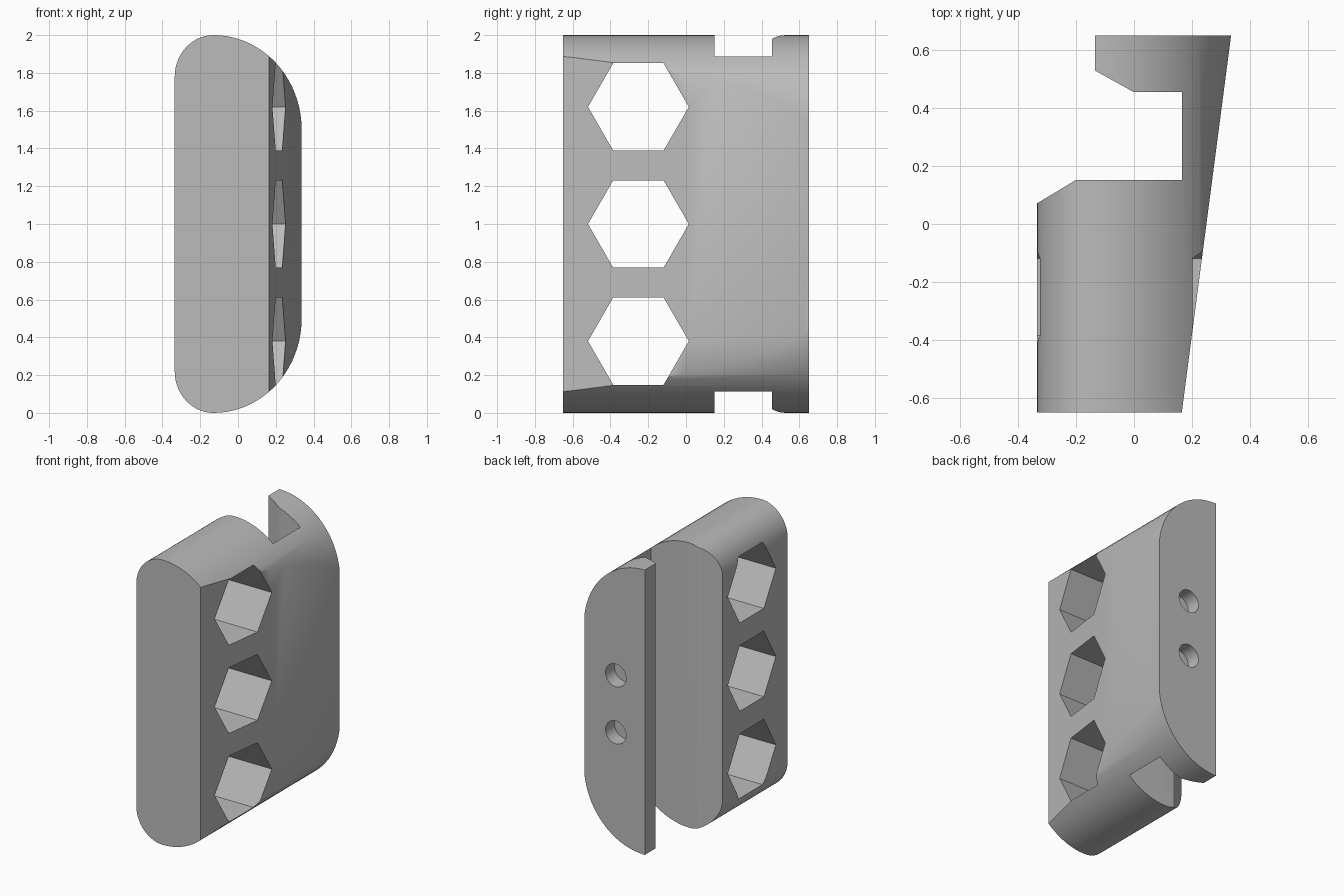
import bpy, bmesh
from math import sin, cos, pi, radians
from mathutils import Vector

cube = bpy.data.objects.get("Cube")
if cube:
    bpy.data.objects.remove(cube, do_unlink=True)

grey = bpy.data.materials.new("plain_grey")
grey.use_nodes = True
colour = (0.5, 0.5, 0.5, 1)
grey.diffuse_color = colour
grey.node_tree.nodes["Principled BSDF"].inputs["Base Color"].default_value = colour


def prism(name, points, sweep):
    """Solid made by sweeping a closed outline along a vector."""
    bm = bmesh.new()
    base = bm.faces.new([bm.verts.new(p) for p in points])
    ext = bmesh.ops.extrude_face_region(bm, geom=[base])
    moved = [v for v in ext["geom"] if isinstance(v, bmesh.types.BMVert)]
    bmesh.ops.translate(bm, verts=moved, vec=Vector(sweep))
    bmesh.ops.recalc_face_normals(bm, faces=bm.faces)
    mesh = bpy.data.meshes.new(name)
    bm.to_mesh(mesh)
    bm.free()
    mesh.materials.append(grey)
    ob = bpy.data.objects.new(name, mesh)
    bpy.context.collection.objects.link(ob)
    return ob


def carve(target, cutter, operation="DIFFERENCE"):
    """Apply a boolean and remove its cutter."""
    mod = target.modifiers.new("carve", "BOOLEAN")
    mod.operation = operation
    mod.solver = "EXACT"
    mod.object = cutter
    graph = bpy.context.evaluated_depsgraph_get()
    mesh = bpy.data.meshes.new_from_object(target.evaluated_get(graph))
    target.modifiers.clear()
    target.data = mesh
    bpy.data.objects.remove(cutter, do_unlink=True)


def arc(cx, cz, rx, rz, start, steps=20):
    """Quarter ellipse, counter-clockwise from the start angle."""
    return [(cx + rx * cos(start + pi / 2 * i / steps),
             cz + rz * sin(start + pi / 2 * i / steps)) for i in range(steps + 1)]


# Rounded end profile: tight corners on one side, broad ones on the other
CREST = -0.13
profile = (arc(CREST, 1.5, 0.467, 0.5, 0) + arc(CREST, 1.78, 0.205, 0.22, pi / 2)
           + arc(CREST, 0.22, 0.205, 0.22, pi) + arc(CREST, 0.5, 0.467, 0.5, 1.5 * pi))
# Drop the repeated crest and bottom points
outline = [p for i, p in enumerate(profile)
           if (Vector(p) - Vector(profile[i - 1])).length > 1e-4]
body = prism("bracket_body", [(x, -1, z) for x, z in outline], (0, 2, 0))

# Plan outline: slanted side, chamfered slot and thin back flange
plan = [(-0.5, -0.65), (0.165, -0.65), (0.335, 0.65), (-0.135, 0.65), (-0.135, 0.53),
        (0, 0.455), (0.165, 0.455), (0.165, 0.152), (-0.2, 0.152), (-0.5, -0.028)]
carve(body, prism("plan_cutter", [(x, y, -0.5) for x, y in plan], (0, 0, 3)), "INTERSECT")

# Three hexagonal windows through the sides
for z in (0.38, 1.0, 1.62):
    ring = [(-1, -0.252 + 0.267 * cos(i * pi / 3), z + 0.267 * sin(i * pi / 3))
            for i in range(6)]
    carve(body, prism("window_cutter", ring, (2, 0, 0)))

# Two round sockets in the back flange
for z in (0.8, 1.2):
    ring = [(0.09 + 0.08 * cos(i * pi / 16), 0.55, z + 0.08 * sin(i * pi / 16))
            for i in range(32)]
    carve(body, prism("socket_cutter", ring, (0, 0.3, 0)))

# Smooth the curves, keep the edges crisp
bpy.ops.object.select_all(action="DESELECT")
body.select_set(True)
bpy.context.view_layer.objects.active = body
bpy.ops.object.shade_smooth_by_angle(angle=radians(35))
